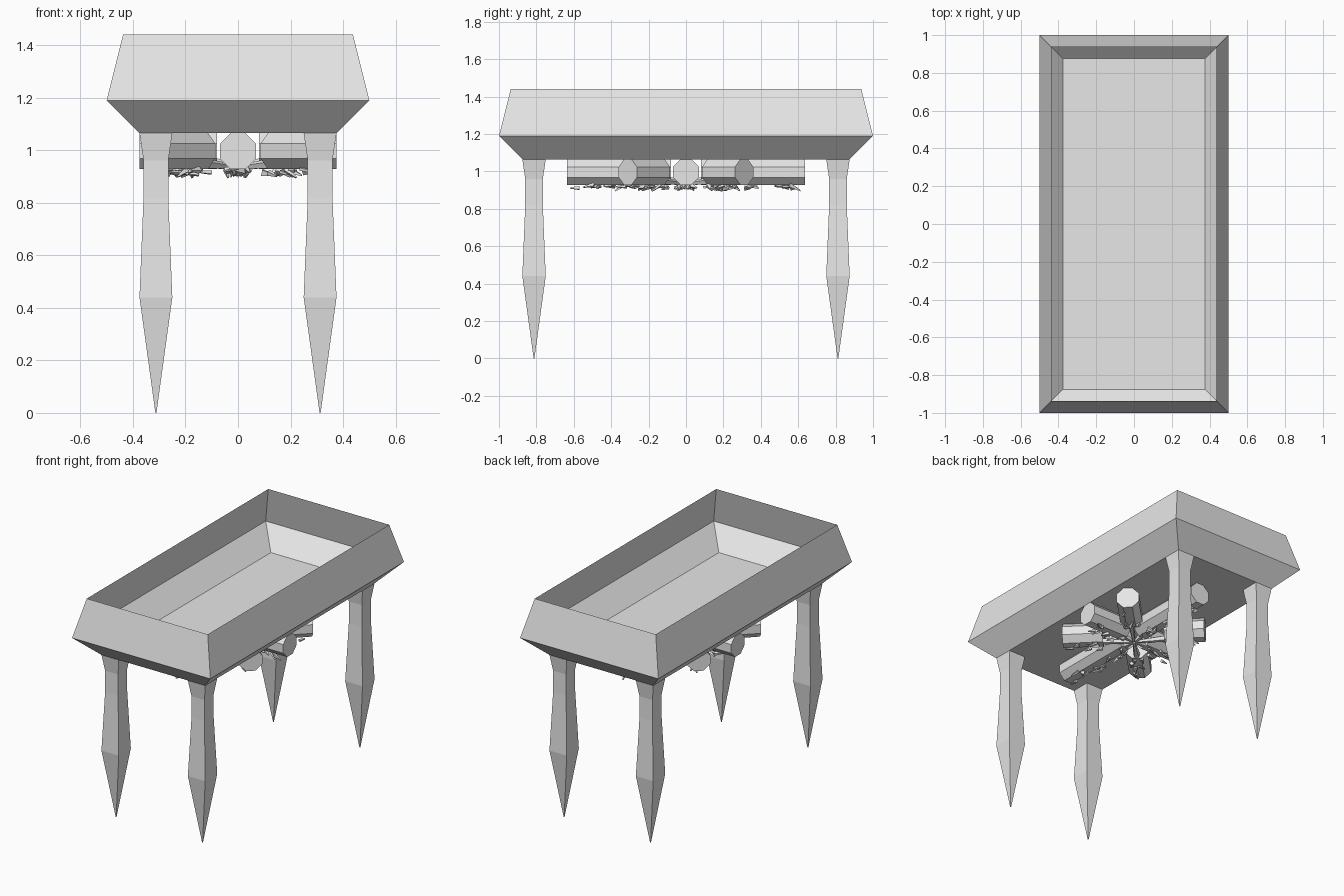
import bpy, bmesh, math, random
from mathutils import Vector, Matrix

random.seed(4)
if "Cube" in bpy.data.objects:
    bpy.data.objects.remove(bpy.data.objects["Cube"])

grey = bpy.data.materials.new("light_grey")
grey.use_nodes = True
grey.diffuse_color = (0.8, 0.8, 0.8, 1)
grey.node_tree.nodes["Principled BSDF"].inputs["Base Color"].default_value = (0.8, 0.8, 0.8, 1)


def finish(bm, name):
    mesh = bpy.data.meshes.new(name)
    bmesh.ops.recalc_face_normals(bm, faces=bm.faces)
    bm.to_mesh(mesh)
    bm.free()
    mesh.materials.append(grey)
    obj = bpy.data.objects.new(name, mesh)
    bpy.context.collection.objects.link(obj)
    return obj


def stack(name, rings, cx=0, cy=0, top=True):
    """Rectangular rings (z, half x, half y) joined from the bottom up."""
    bm = bmesh.new()
    loops = []
    for z, hx, hy in rings:
        loops.append([bm.verts.new((cx + sx * hx, cy + sy * hy, z))
                      for sx, sy in ((-1, -1), (1, -1), (1, 1), (-1, 1))])
    for a, b in zip(loops, loops[1:]):
        for i in range(4):
            j = (i + 1) % 4
            bm.faces.new((a[i], a[j], b[j], b[i]))
    bm.faces.new(loops[0][::-1])
    if top:
        bm.faces.new(loops[-1])
    return finish(bm, name)


def add_rod(bm, start, end, r1, r2, sides=8, roll=0.0):
    """Faceted rod or cone between two points, flat side down when roll is 0."""
    start, end = Vector(start), Vector(end)
    axis = end - start
    z = axis.normalized()
    x = z.cross(Vector((0, 0, 1))).normalized()
    y = z.cross(x)
    turn = Matrix((x, y, z)).transposed().to_4x4()
    place = (Matrix.Translation((start + end) / 2) @ turn
             @ Matrix.Rotation(math.pi / sides + roll, 4, "Z"))
    bmesh.ops.create_cone(bm, cap_ends=True, segments=sides, radius1=r1,
                          radius2=r2, depth=axis.length, matrix=place)


# Open thin-walled tray
BASE = 1.065
stack("tray", [(BASE, 0.375, 0.875), (1.19, 0.5, 1.0), (1.44, 0.4375, 0.9375)], top=False)

# Pointed square legs
leg = [(0, 0.002), (0.44, 0.0625), (0.82, 0.047), (0.96, 0.047), (BASE, 0.0625)]
for sx, side in ((-1, "right"), (1, "left")):
    for sy, end in ((-1, "front"), (1, "back")):
        stack(f"{end}_{side}_leg", [(z, h, h) for z, h in leg], sx * 0.3125, sy * 0.8125)

# Eight logs laid in a star under the tray
APOTHEM = 0.0685
RADIUS = APOTHEM / math.cos(math.pi / 8)
MID = BASE - APOTHEM
for k in range(8):
    a = k * math.pi / 4
    d = Vector((math.cos(a), math.sin(a), 0))
    if k % 2:
        inner, outer = 0.19, 0.44
    else:
        inner, outer = 0.08, (0.375 if k % 4 == 0 else 0.635)
    up = Vector((0, 0, MID))
    bm = bmesh.new()
    add_rod(bm, up + d * inner, up + d * outer, RADIUS, RADIUS)
    finish(bm, f"log_{k + 1}")

    # Splinters on the underside of each log
    bm = bmesh.new()
    side = Vector((-d.y, d.x, 0))
    for i in range(int((outer - inner) / 0.035)):
        p = up + d * random.uniform(inner, outer - 0.06) + side * random.uniform(-0.045, 0.045)
        p.z = random.uniform(0.91, 0.93)
        q = p + d * random.uniform(0.03, 0.06) + side * random.uniform(-0.03, 0.03)
        q.z = random.uniform(0.895, 0.925)
        add_rod(bm, p, q, random.uniform(0.008, 0.016), 0.004, 4, random.random())
    finish(bm, f"splinters_{k + 1}")

# Radiating twigs at the middle of the star
bm = bmesh.new()
for k in range(8):
    a = k * math.pi / 4
    reach = 0.2 if k % 2 else 0.09
    d = Vector((math.cos(a), math.sin(a), 0))
    add_rod(bm, Vector((0, 0, 0.935)) + d * 0.01, Vector((0, 0, 0.95)) + d * reach,
            0.01, 0.022, 5)
finish(bm, "centre_twigs")
